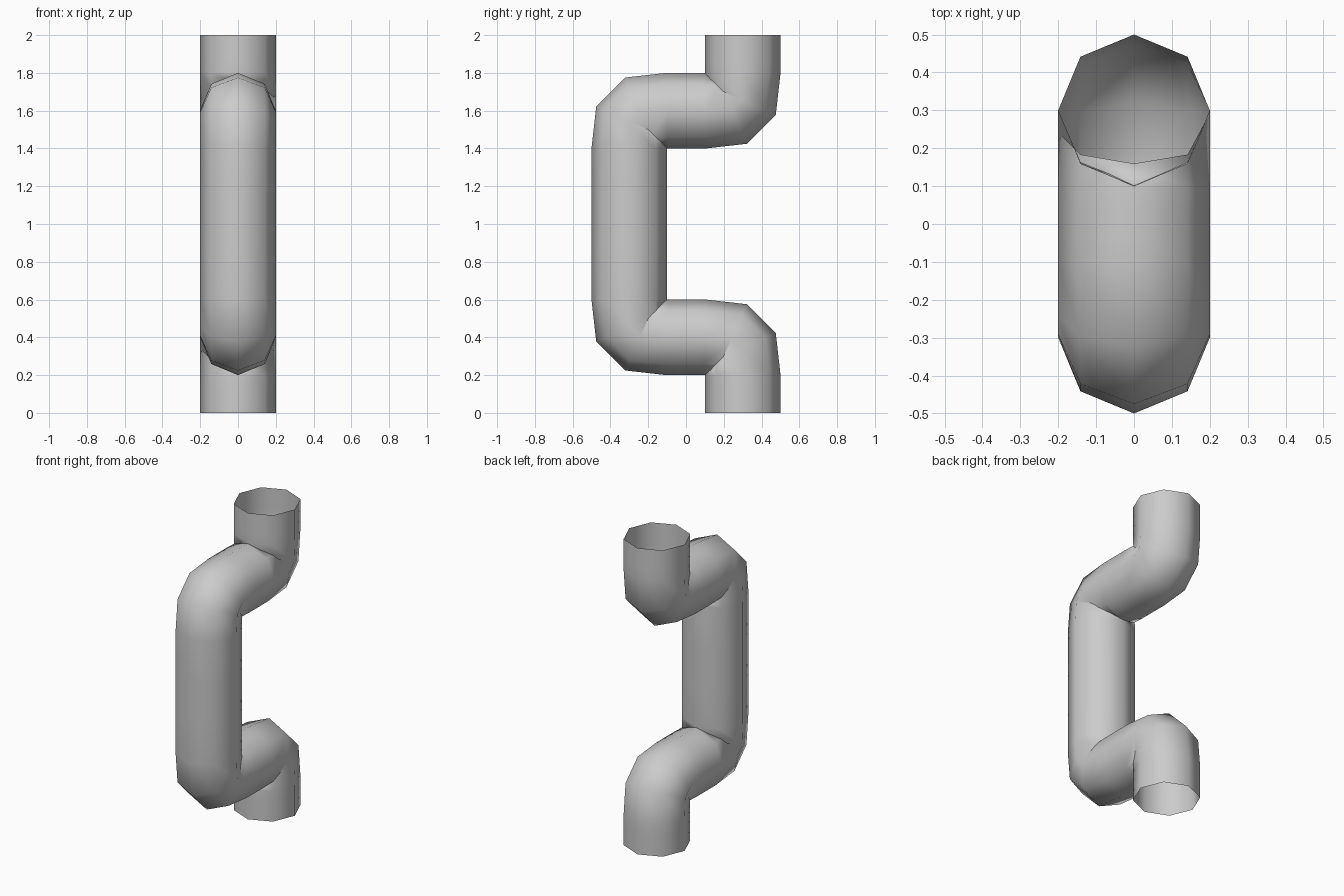
import bpy
from mathutils import Vector

if "Cube" in bpy.data.objects:
    bpy.data.objects.remove(bpy.data.objects["Cube"])

R = 0.2
# Pipe centreline: start/end of each straight run as (y, z); mirrored about z = 1
half = [(0.3, 0.0), (0.3, 0.2), (0.1, 0.4), (-0.1, 0.4), (-0.3, 0.6)]
pts = half + [(y, 2 - z) for y, z in reversed(half)]
pts = [Vector((0, y, z)) for y, z in pts]

# Octagonal open tube swept along the path
curve = bpy.data.curves.new("pipe", 'CURVE')
curve.dimensions = '3D'
curve.resolution_u = 3
curve.bevel_depth = R
curve.bevel_resolution = 2
curve.use_fill_caps = False
curve.twist_mode = 'MINIMUM'
spline = curve.splines.new('BEZIER')
spline.bezier_points.add(len(pts) - 1)
spline.resolution_u = 3
spline.use_smooth = True

# Even-numbered spans are straight, odd ones are elbows with full-length handles
for i, (bp, p) in enumerate(zip(spline.bezier_points, pts)):
    bp.handle_left_type = bp.handle_right_type = 'FREE'
    j = i + 1 if i % 2 == 0 else i - 1
    run = (pts[j] - p)
    d = run.normalized()
    toward, away = p + run / 3, p - d * R
    if i % 2 == 0:
        bp.co, bp.handle_left, bp.handle_right = p, away, toward
    else:
        bp.co, bp.handle_left, bp.handle_right = p, toward, away

pipe = bpy.data.objects.new("pipe", curve)
bpy.context.collection.objects.link(pipe)
bpy.context.view_layer.objects.active = pipe
pipe.select_set(True)
bpy.ops.object.convert(target='MESH')
bpy.ops.object.shade_smooth()
